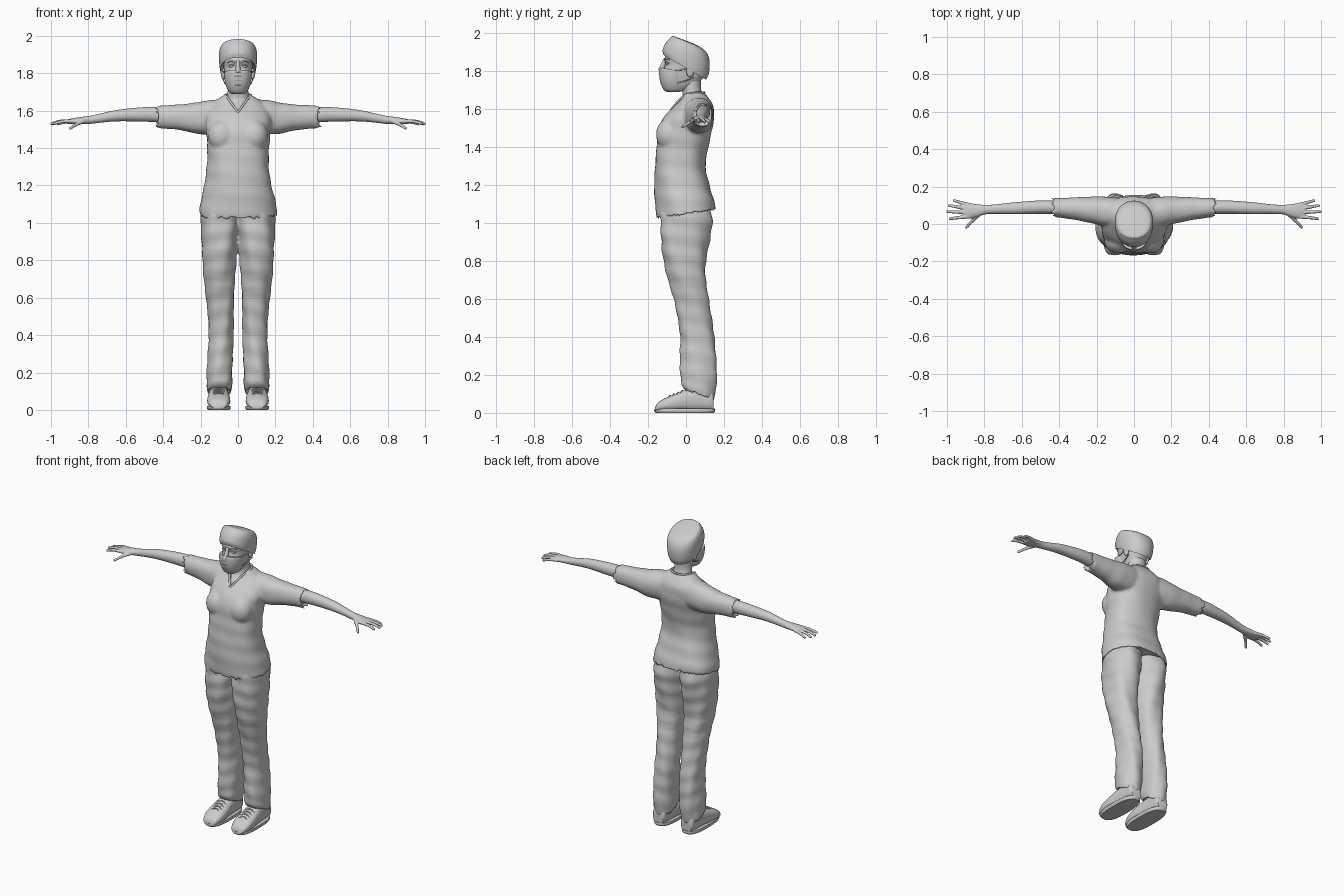
import bpy, bmesh, math
from mathutils import Vector, Matrix


def smooth_rows(rows, n=5):
    """Catmull-Rom interpolation between cross-section rows."""
    out = []
    for i in range(len(rows) - 1):
        p0, p1, p2, p3 = (rows[max(0, min(len(rows) - 1, i + k))] for k in (-1, 0, 1, 2))
        for j in range(n):
            t = j / n
            out.append([0.5 * (2 * b + (c - a) * t + (2 * a - 5 * b + 4 * c - d) * t * t
                               + (3 * b - a - 3 * c + d) * t ** 3)
                        for a, b, c, d in zip(p0, p1, p2, p3)])
    return out + [list(rows[-1])]


def skin(bm, rings):
    vs = [[bm.verts.new(p) for p in r] for r in rings]
    n = len(vs[0])
    for r, q in zip(vs, vs[1:]):
        for i in range(n):
            bm.faces.new((r[i], r[(i + 1) % n], q[(i + 1) % n], q[i]))
    bm.faces.new(vs[0][::-1])
    bm.faces.new(vs[-1])


def loft(bm, axis, rows, seg=40, p=2.3, lip=0, fold=0):
    """Rows are (position, centre a, centre b, radius a, radius b, slope along b)."""
    rings = []
    for t, ca, cb, ra, rb, sl in smooth_rows(rows):
        ring = []
        for i in range(seg):
            g = 2 * math.pi * i / seg
            k = 1 + fold * math.sin(3 * g + 38 * t) * math.sin(2 * g - 23 * t)
            c, s = math.cos(g), math.sin(g)
            da = k * ra * math.copysign(abs(c) ** (2 / p), c)
            db = k * rb * math.copysign(abs(s) ** (2 / p), s)
            a, b, u = ca + da, cb + db, t + sl * db
            ring.append(Vector({'x': (u, a, b), 'y': (a, u, b), 'z': (a, b, u)}[axis]))
        rings.append(ring)
    if lip:  # recessed opening behind the first ring
        c0, c1 = (sum(r, Vector()) / seg for r in rings[:2])
        step = (c1 - c0).normalized() * lip
        rings.insert(0, [c0 + (v - c0) * 0.88 + step for v in rings[0]])
    skin(bm, rings)


def upright(rows):
    """(z, cx, rx, y front, y back, slope) to loft rows."""
    return [(z, cx, (f + b) / 2, rx, (b - f) / 2, s) for z, cx, rx, f, b, s in rows]


def tube(bm, pts, r0, r1=None, seg=10):
    r1 = r0 if r1 is None else r1
    ps = [Vector(p) for p in smooth_rows(pts, 4)]
    rings = []
    for i, p in enumerate(ps):
        d = ps[min(i + 1, len(ps) - 1)] - ps[max(i - 1, 0)]
        q = d.to_track_quat('Z', 'Y')
        r = r0 + (r1 - r0) * i / (len(ps) - 1)
        rings.append([p + q @ Vector((r * math.cos(2 * math.pi * k / seg),
                                      r * math.sin(2 * math.pi * k / seg), 0)) for k in range(seg)])
    skin(bm, rings)


def ball(bm, loc, size):
    bmesh.ops.create_uvsphere(bm, u_segments=24, v_segments=14, radius=1,
                              matrix=Matrix.Translation(loc) @ Matrix.Diagonal((*size, 1)))


def finish(name, bm, mirror=False, voxel=0, relax=0):
    bmesh.ops.recalc_face_normals(bm, faces=bm.faces)
    me = bpy.data.meshes.new(name)
    bm.to_mesh(me)
    bm.free()
    me.polygons.foreach_set('use_smooth', [True] * len(me.polygons))
    me.set_sharp_from_angle(angle=math.radians(45))
    ob = bpy.data.objects.new(name, me)
    bpy.context.collection.objects.link(ob)
    if mirror:
        ob.modifiers.new('mirror', 'MIRROR').use_mirror_merge = False
    if voxel:
        m = ob.modifiers.new('blend', 'REMESH')
        m.mode, m.voxel_size, m.use_smooth_shade = 'VOXEL', voxel, True
        m = ob.modifiers.new('relax', 'SMOOTH')
        m.factor, m.iterations = 0.5, relax
    return ob


# Scrub top: torso and sleeves blended together
bm = bmesh.new()
loft(bm, 'z', upright([
    (1.035, 0, .210, -.150, .160, .15), (1.10, 0, .203, -.161, .150, .08),
    (1.20, 0, .180, -.166, .124, 0), (1.30, 0, .166, -.163, .102, 0),
    (1.40, 0, .165, -.156, .117, 0), (1.50, 0, .173, -.145, .140, 0),
    (1.56, 0, .174, -.112, .149, 0), (1.61, 0, .157, -.066, .145, 0),
    (1.65, 0, .122, -.028, .125, 0), (1.685, 0, .072, -.018, .096, 0)]), 56, 2.35, .04, .022)
for s in (-1, 1):
    loft(bm, 'x', [(s * x, y, z, ry, rz, 0) for x, y, z, ry, rz in (
        (.452, .088, 1.566, .049, .060), (.38, .086, 1.566, .054, .063), (.30, .081, 1.564, .062, .070),
        (.22, .074, 1.560, .072, .084), (.15, .066, 1.565, .080, .092), (.06, .06, 1.57, .075, .09))],
        36, 2.2, .03, .02)
    ball(bm, (s * .085, -.088, 1.465), (.075, .070, .085))
top = finish('scrub_top', bm, voxel=.009, relax=5)

# V neck cut
bm = bmesh.new()
skin(bm, [[(x, y, z) for x, z in ((0, 1.592), (.084, 1.715), (-.084, 1.715))] for y in (-.4, .015)])
cutter = finish('neck_cutter', bm)
cutter.hide_render = True
cutter.display_type = 'WIRE'
cut = top.modifiers.new('v_neck', 'BOOLEAN')
cut.operation, cut.object = 'DIFFERENCE', cutter

# Collar trim
bm = bmesh.new()
tube(bm, [(0, -.082, 1.590), (.026, -.052, 1.628), (.054, -.014, 1.666), (.069, .035, 1.683),
          (.045, .084, 1.685), (0, .097, 1.685)], .006)
finish('collar_trim', bm, mirror=True)

# Trousers: two legs blended at the hips
bm = bmesh.new()
loft(bm, 'z', upright([
    (.088, .098, .062, .002, .142, -.35), (.13, .099, .068, -.022, .157, -.15),
    (.20, .098, .068, -.030, .162, 0), (.30, .094, .067, -.031, .160, 0),
    (.40, .091, .067, -.030, .150, 0), (.50, .092, .069, -.046, .134, 0),
    (.60, .095, .075, -.066, .119, 0), (.75, .100, .087, -.106, .103, 0),
    (.88, .099, .096, -.130, .119, 0), (1.0, .098, .100, -.136, .137, 0),
    (1.08, .092, .098, -.13, .130, 0)]), 44, 2.2, .03, .05)
finish('trousers', bm, mirror=True, voxel=.008, relax=4)

# Bare forearm with hand
bm = bmesh.new()
loft(bm, 'x', [(.40, .088, 1.578, .036, .042, 0), (.50, .090, 1.580, .036, .039, 0),
               (.64, .084, 1.574, .032, .031, 0), (.73, .080, 1.561, .026, .025, 0),
               (.79, .077, 1.551, .025, .022, 0), (.84, .072, 1.547, .034, .019, 0),
               (.88, .070, 1.544, .041, .016, 0), (.912, .070, 1.541, .036, .012, 0)], 28, 2.1)
for path in (((.87, .040, 1.543), (.94, .034, 1.542), (.988, .028, 1.528)),
             ((.88, .062, 1.543), (.95, .064, 1.543), (1.003, .067, 1.528)),
             ((.88, .082, 1.543), (.94, .091, 1.542), (.994, .100, 1.527)),
             ((.87, .100, 1.543), (.92, .113, 1.540), (.968, .127, 1.527)),
             ((.82, .058, 1.545), (.865, .016, 1.526), (.900, -.022, 1.503))):
    tube(bm, path, .0115, .0075)
finish('forearm_and_hand', bm, mirror=True, voxel=.0045, relax=3)

# Neck and upper chest
bm = bmesh.new()
loft(bm, 'z', upright([
    (1.54, 0, .120, -.112, .11, 0), (1.60, 0, .100, -.066, .11, 0), (1.65, 0, .068, -.022, .095, 0),
    (1.685, 0, .058, -.018, .084, 0), (1.72, 0, .054, -.026, .078, 0), (1.79, 0, .054, -.03, .08, 0)]), p=2)
finish('neck', bm)

# Head with ears, nose and brows
bm = bmesh.new()
loft(bm, 'z', upright([
    (1.69, 0, .025, -.085, -.03, 0), (1.70, 0, .042, -.103, .01, 0), (1.73, 0, .058, -.117, .06, 0),
    (1.77, 0, .068, -.119, .093, 0), (1.81, 0, .074, -.115, .105, 0), (1.835, 0, .077, -.109, .11, 0),
    (1.86, 0, .079, -.113, .11, 0), (1.90, 0, .078, -.1, .10, 0), (1.935, 0, .055, -.06, .06, 0)]))
tube(bm, [(0, -.108, 1.865), (0, -.119, 1.835), (0, -.134, 1.80)], .009, .015)
for s in (-1, 1):
    ball(bm, (s * .079, .022, 1.798), (.012, .020, .032))
    tube(bm, [(s * .014, -.110, 1.857), (s * .035, -.107, 1.864), (s * .058, -.087, 1.858)], .005, .003)
finish('head', bm)

# Eyes with lids
bm = bmesh.new()
ball(bm, (.032, -.092, 1.836), (.015, .014, .009))
tube(bm, [(.014, -.103, 1.838), (.032, -.107, 1.846), (.052, -.09, 1.838)], .003)
finish('eyes', bm, mirror=True)

# Face mask with pleats
bm = bmesh.new()
loft(bm, 'z', upright([
    (1.688, 0, .030, -.100, -.04, 0), (1.70, 0, .048, -.117, -.01, 0), (1.73, 0, .063, -.132, 0, 0),
    (1.765, 0, .071, -.140, 0, 0), (1.795, 0, .073, -.142, 0, -.1), (1.805, 0, .071, -.138, 0, -.18)]), p=2.1)
for z, w, y in ((1.735, .050, -.134), (1.76, .056, -.139), (1.785, .058, -.142)):
    tube(bm, [(-w, y + .050, z), (-w * .55, y + .012, z), (0, y, z), (w * .55, y + .012, z),
              (w, y + .050, z)], .0025, seg=6)
finish('face_mask', bm)

# Mask straps
bm = bmesh.new()
tube(bm, [(.068, -.06, 1.805), (.077, -.02, 1.806), (.086, .025, 1.815)], .003)
tube(bm, [(.060, -.05, 1.735), (.071, 0, 1.748), (.078, .04, 1.765)], .003)
finish('mask_straps', bm, mirror=True)

# Surgical cap, tilted back
bm = bmesh.new()
loft(bm, 'z', upright([
    (1.818, 0, .095, -.119, .106, -.58), (1.85, 0, .100, -.123, .121, -.5),
    (1.90, 0, .102, -.106, .124, -.42), (1.935, 0, .094, -.082, .108, -.4),
    (1.953, 0, .074, -.070, .078, -.4), (1.963, 0, .030, -.050, .030, -.38)]), 48, 2.2, .012)
finish('cap', bm)

# Shoes
bm = bmesh.new()
tops = ((-.163, .024, .030), (-.15, .052, .046), (-.11, .078, .060), (-.06, .098, .061), (0, .122, .055),
        (.07, .135, .049), (.13, .130, .045), (.146, .09, .036))
loft(bm, 'y', [(y, .103, h / 2 + .004, w, h / 2 - .004, 0) for y, h, w in tops], 32, 2.5)
finish('shoes', bm, mirror=True)

# Soles
bm = bmesh.new()
loft(bm, 'z', upright([(0, .103, .058, -.160, .147, 0), (.01, .103, .063, -.167, .152, 0),
                       (.022, .103, .062, -.166, .151, 0)]), p=2.7)
finish('soles', bm, mirror=True)

# Laces
bm = bmesh.new()
for i in range(4):
    y, h = -.085 + .022 * i, .088 + .0088 * i
    for d in (-.008, .008):
        tube(bm, [(.070, y - d, h - .010), (.103, y, h + .003), (.136, y + d, h - .010)], .0035, seg=6)
finish('laces', bm, mirror=True)
